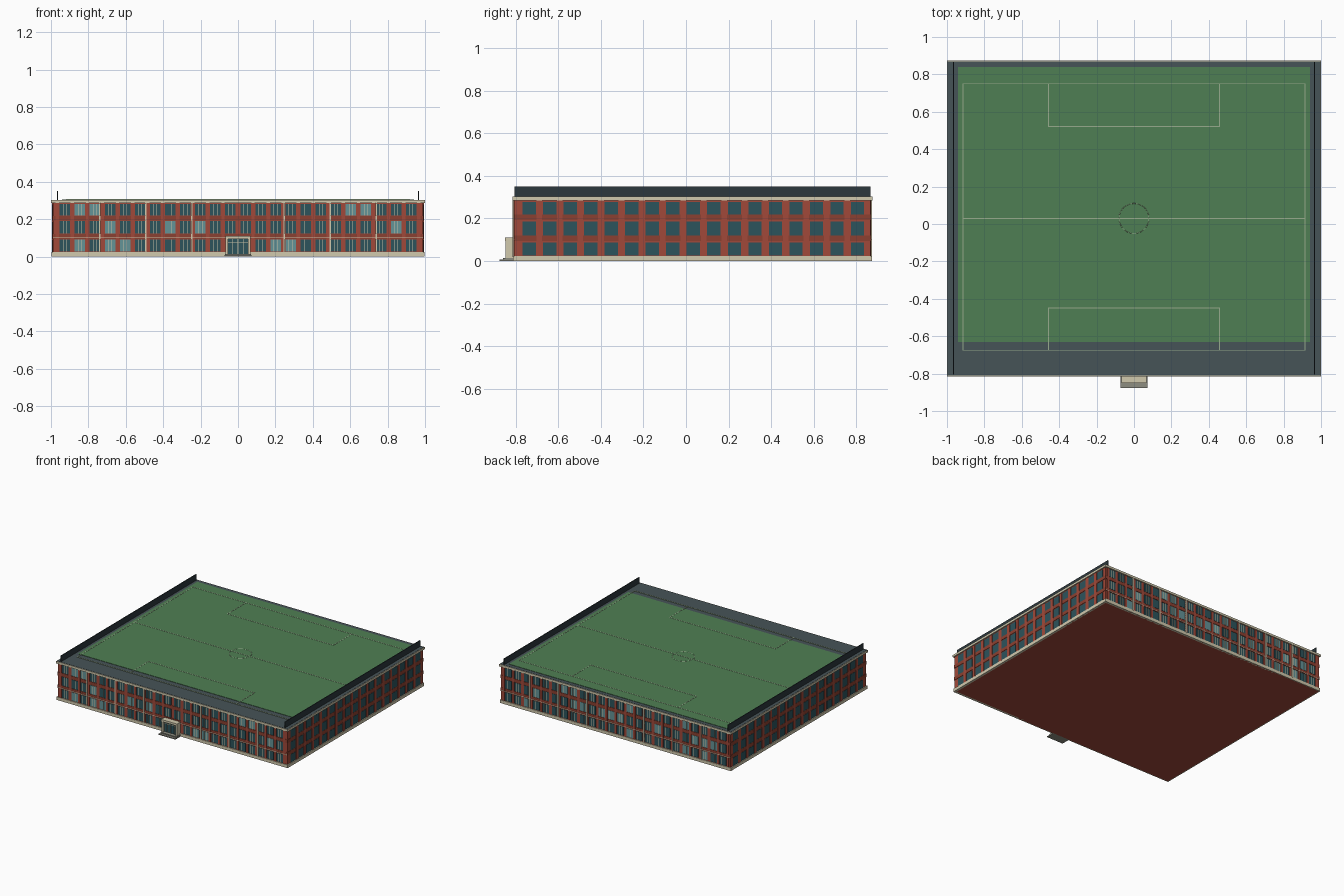
import bpy, bmesh, math, random
from mathutils import Matrix

if "Cube" in bpy.data.objects:
    bpy.data.objects.remove(bpy.data.objects["Cube"])

random.seed(4)
X, Y0, Y1, H = 0.99, -0.805, 0.865, 0.298   # wall faces and roof height
YC = (Y0 + Y1) / 2
ROWS = [(0.027, 0.092), (0.122, 0.19), (0.22, 0.282)]


def mat(name, rgb):
    m = bpy.data.materials.new(name)
    m.diffuse_color = [(c / 255) ** 2.2 for c in rgb] + [1]
    m.use_nodes = True
    m.node_tree.nodes["Principled BSDF"].inputs["Base Color"].default_value = m.diffuse_color
    return m


brick = mat("brick", (160, 74, 60))
band_red = mat("band_brick", (138, 66, 52))
cream = mat("cream", (208, 200, 172))
glass = mat("glass", (48, 84, 92))
pale = mat("pale_glass", (100, 146, 150))
slate = mat("slate", (72, 84, 88))
dark = mat("dark_metal", (48, 58, 62))
grass = mat("grass", (80, 126, 84))
chalk = mat("chalk", (150, 170, 140))
stone = mat("stone", (140, 140, 128))


def boxes(name, items, material):
    """One object from boxes given as (x0, x1, y0, y1, z0, z1)."""
    bm = bmesh.new()
    for x0, x1, y0, y1, z0, z1 in items:
        m = Matrix.Translation(((x0 + x1) / 2, (y0 + y1) / 2, (z0 + z1) / 2))
        m = m @ Matrix.Diagonal((x1 - x0, y1 - y0, z1 - z0, 1))
        bmesh.ops.create_cube(bm, size=1, matrix=m)
    me = bpy.data.meshes.new(name)
    bm.to_mesh(me)
    bm.free()
    me.materials.append(material)
    ob = bpy.data.objects.new(name, me)
    bpy.context.collection.objects.link(ob)
    return ob


def on_wall(side, a0, a1, z0, z1, d):
    """Box standing d proud of the front, back, left or right wall."""
    if side == "front":
        return (a0, a1, Y0 - d, Y0 + 0.001, z0, z1)
    if side == "back":
        return (a0, a1, Y1 - 0.001, Y1 + d, z0, z1)
    if side == "left":
        return (-X - d, -X + 0.001, a0, a1, z0, z1)
    return (X - 0.001, X + d, a0, a1, z0, z1)


def ring(g, z0, z1, t=0.01):
    """Four strips wrapped round the walls, g proud."""
    return [(-X - g, X + g, Y0 - g, Y0 + t, z0, z1),
            (-X - g, X + g, Y1 - t, Y1 + g, z0, z1),
            (-X - g, -X + t, Y0 + t, Y1 - t, z0, z1),
            (X - t, X + g, Y0 + t, Y1 - t, z0, z1)]


# Main block, base course, floor bands and cornice
boxes("main_block", [(-X, X, Y0, Y1, 0, H)], brick)
boxes("base_course", ring(0.007, 0, 0.024), cream)
boxes("floor_bands", ring(0.003, 0.094, 0.12) + ring(0.003, 0.192, 0.218), band_red)
boxes("cornice", ring(0.01, 0.285, 0.302), cream)

# Windows, with frames on the long sides
panes, curtains, frames, piers = [], [], [], []
for side in ("front", "back"):
    for z0, z1 in ROWS:
        for i in range(24):
            c = (i - 11.5) * 0.0805
            if side == "front" and z0 < 0.1 and abs(c) < 0.07:
                continue
            w = 0.028
            pane = on_wall(side, c - w, c + w, z0, z1, 0.002)
            (curtains if random.random() < 0.18 else panes).append(pane)
            for k in (-0.33, 0.33):
                frames.append(on_wall(side, c + k * w - 0.0012, c + k * w + 0.0012, z0, z1, 0.003))
    for i in range(25):
        c = (i - 12) * 0.0805
        if not (side == "front" and i == 12):
            piers.append(on_wall(side, c - 0.009, c + 0.009, 0.024, 0.285, 0.004))
for side in ("left", "right"):
    for i in range(17):
        c = -0.736 + i * 0.0963
        for z0, z1 in ROWS:
            panes.append(on_wall(side, c - 0.031, c + 0.031, z0 - 0.002, z1 - 0.004, 0.002))
    for i in range(16):
        c = -0.688 + i * 0.0963
        piers.append(on_wall(side, c - 0.013, c + 0.013, 0.024, 0.285, 0.004))
boxes("window_panes", panes, glass)
boxes("curtained_windows", curtains, pale)
boxes("window_frames", frames, cream)
boxes("brick_piers", piers, brick)

# Cream downpipes and string line on the long sides
trim = []
for side in ("front", "back"):
    for i in (-3, -2, -1, 1, 2, 3):
        trim.append(on_wall(side, i * 0.2465 - 0.004, i * 0.2465 + 0.004, 0.02, 0.29, 0.009))
    trim.append(on_wall(side, -X, X, 0.098, 0.102, 0.005))
boxes("downpipes_and_string_line", trim, cream)

# Entrance: portal, glazed doors, steps
boxes("entrance_portal", [(-0.066, -0.054, -0.848, Y0, 0.012, 0.1),
                          (0.054, 0.066, -0.848, Y0, 0.012, 0.1),
                          (-0.068, 0.068, -0.85, Y0, 0.095, 0.111)], cream)
boxes("entrance_doors", [(-0.055, 0.055, -0.83, Y0, 0.012, 0.096)], glass)
boxes("door_frames", [(x - 0.0015, x + 0.0015, -0.832, -0.829, 0.012, 0.096)
                      for x in (-0.03, 0, 0.03)]
      + [(-0.055, 0.055, -0.832, -0.829, 0.076, 0.079)], cream)
boxes("entrance_steps", [(-0.072, 0.072, -0.876, Y0, 0, 0.007),
                         (-0.07, 0.07, -0.858, Y0, 0.007, 0.014)], stone)

# Roof deck, side screens and pitch
boxes("roof_deck", [(-0.996, 0.996, Y0 - 0.005, Y1 + 0.005, H - 0.006, 0.3035)], slate)
boxes("roof_side_screens", [(s * 0.966 - 0.003, s * 0.966 + 0.003, Y0, Y1, 0.3, 0.35)
                            for s in (-1, 1)], dark)
boxes("pitch", [(-0.94, 0.94, -0.63, 0.84, 0.302, 0.306)], grass)


# Pitch markings
def line(x0, x1, y0, y1):
    t = 0.0025
    return (x0 - t, x1 + t, y0 - t, y1 + t, 0.303, 0.3072)


B, T, W, P = -0.675, 0.75, 0.915, 0.457
marks = [line(-W, W, B, B), line(-W, W, T, T), line(-W, W, YC, YC),
         line(-W, -W, B, T), line(W, W, B, T)]
for end, inner in ((B, -0.45), (T, 0.522)):
    lo, hi = min(end, inner), max(end, inner)
    marks += [line(-P, -P, lo, hi), line(P, P, lo, hi), line(-P, P, inner, inner)]
boxes("pitch_lines", marks, chalk)

bpy.ops.curve.primitive_bezier_circle_add(radius=0.08, location=(0, YC, 0.3055))
circle = bpy.context.object
circle.name = "centre_circle"
circle.data.bevel_depth = 0.002
circle.data.bevel_resolution = 0
circle.data.materials.append(chalk)
